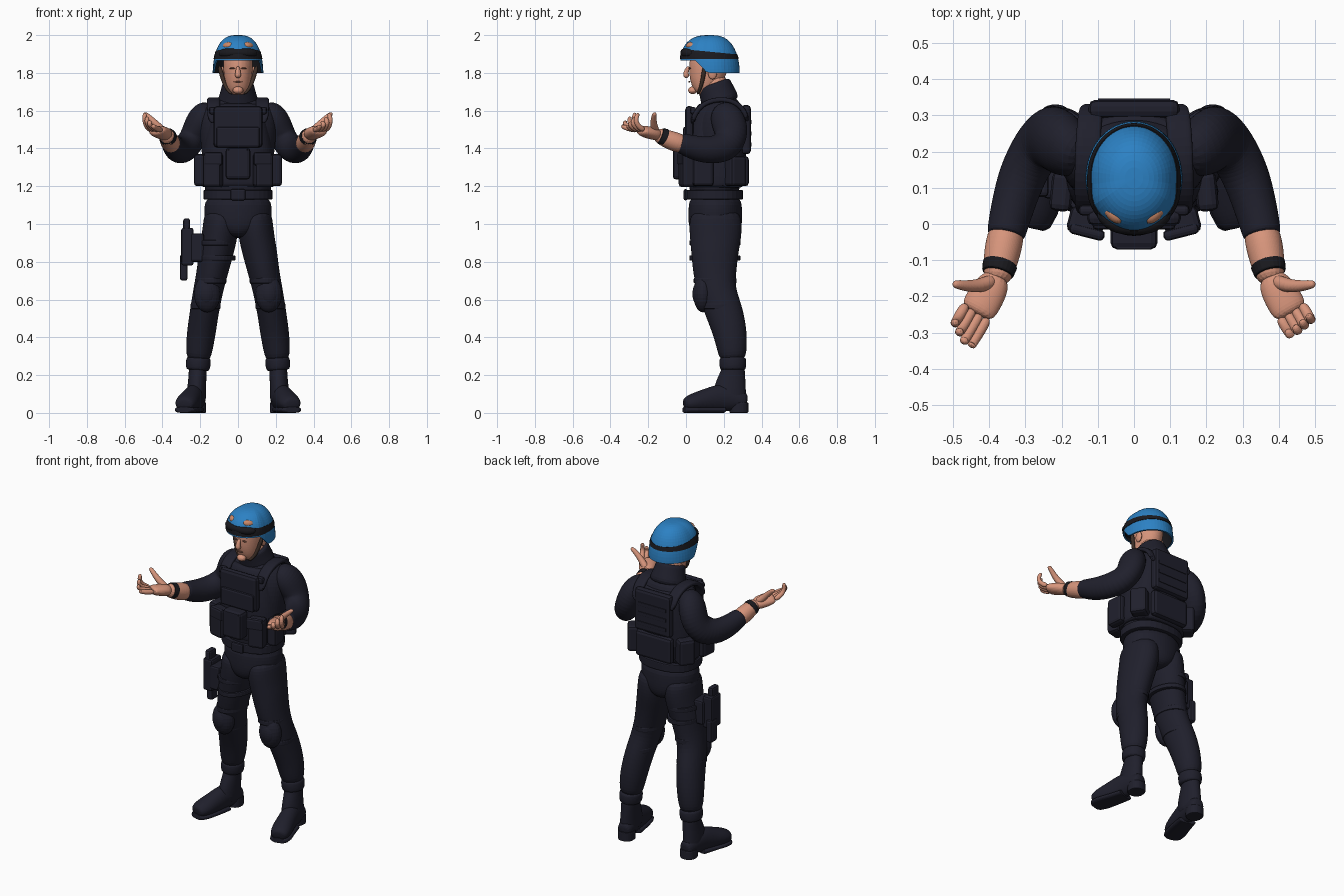
import bpy, bmesh, math
from mathutils import Vector

default_cube = bpy.data.objects.get("Cube")
if default_cube:
    bpy.data.objects.remove(default_cube)

made = []


def material(name, *rgb):
    mat = bpy.data.materials.new(name)
    mat.use_nodes = True
    mat.diffuse_color = (*rgb, 1)
    shader = mat.node_tree.nodes["Principled BSDF"]
    shader.inputs["Base Color"].default_value = (*rgb, 1)
    shader.inputs["Roughness"].default_value = 0.8
    return mat


NAVY = material("navy_cloth", .014, .014, .025)
BLACK = material("black_webbing", .01, .01, .013)
BLUE = material("helmet_blue", .025, .22, .55)
SKIN = material("skin", .68, .3, .2)
LENS = material("amber_lens", .6, .25, .14)
BROWN = material("lip_brown", .24, .1, .065)
STRAP = material("dark_strap_brown", .05, .03, .022)


def finish(name, bm, *mats):
    bmesh.ops.recalc_face_normals(bm, faces=bm.faces)
    mesh = bpy.data.meshes.new(name)
    bm.to_mesh(mesh)
    bm.free()
    for mat in mats:
        mesh.materials.append(mat)
    obj = bpy.data.objects.new(name, mesh)
    bpy.context.collection.objects.link(obj)
    made.append(obj)
    return obj


def bevel(obj, width):
    mod = obj.modifiers.new("bevel", "BEVEL")
    mod.width, mod.segments = width, 2


def bridge(bm, rings):
    for low, high in zip(rings, rings[1:]):
        for i in range(len(low)):
            j = (i + 1) % len(low)
            bm.faces.new((low[i], low[j], high[j], high[i]))


def tube(name, mat, path, side=1, power=1.0, soft=True, sides=16):
    """Loft elliptical rings (x, y, z, width radius, depth radius) along a path."""
    path = [(p[0] * side, *p[1:4], p[-1]) for p in path]
    centres = [Vector(p[:3]) for p in path]
    span = (centres[-1] - centres[0]).normalized()
    guide = Vector((1, 0, 0)) if abs(span.x) < .75 else Vector((0, 0, 1))
    bm, rings = bmesh.new(), []
    for k, (centre, p) in enumerate(zip(centres, path)):
        along = (centres[min(k + 1, len(path) - 1)] - centres[max(k - 1, 0)]).normalized()
        u = (guide - along * guide.dot(along)).normalized()
        v = along.cross(u)
        ring = []
        for i in range(sides):
            angle = math.tau * i / sides
            c, s = math.cos(angle), math.sin(angle)
            c, s = math.copysign(abs(c) ** power, c), math.copysign(abs(s) ** power, s)
            ring.append(bm.verts.new(centre + u * c * p[3] + v * s * p[4]))
        rings.append(ring)
    bridge(bm, rings)
    bm.faces.new(rings[0])
    bm.faces.new(rings[-1])
    obj = finish(name, bm, mat)
    if soft:
        mod = obj.modifiers.new("smooth", "SUBSURF")
        mod.levels = mod.render_levels = 2
    else:
        bevel(obj, .006)
    return obj


def band(name, mat, x, y, z, wide, deep, tall, side=1, power=1.0):
    half = tall / 2
    return tube(name, mat, [(x, y, z - half, wide, deep), (x, y, z + half, wide, deep)],
                side, power, False, 32)


def box(name, mat, centre, size, side=1, turn=0.0, round_by=.012):
    bm = bmesh.new()
    bmesh.ops.create_cube(bm, size=1)
    bmesh.ops.scale(bm, vec=size, verts=bm.verts)
    obj = finish(name, bm, mat)
    obj.location = (centre[0] * side, *centre[1:])
    obj.rotation_euler.z = turn * side
    bevel(obj, round_by)
    return obj


def ball(name, mat, centre, radii, side=1):
    bm = bmesh.new()
    bmesh.ops.create_uvsphere(bm, u_segments=24, v_segments=14, radius=1)
    bmesh.ops.scale(bm, vec=radii, verts=bm.verts)
    obj = finish(name, bm, mat)
    obj.location = (centre[0] * side, *centre[1:])
    return obj


def helmet_shell(name, mats, lift, grow, thick, steps):
    """Dome surface; lift(step, rim height, front-ness) gives each ring's arc angle."""
    bm, rings = bmesh.new(), []
    for step in range(steps + 1):
        ring = []
        for i in range(48):
            angle = math.tau * i / 48
            x, y = .134 * math.cos(angle), .157 * math.sin(angle)
            blend = min(max((y + .075) / .06, 0), 1)
            rim = 1.865 - .065 * blend
            arc = lift(step / steps, rim, -math.sin(angle))
            scale = max(math.cos(arc), 0) ** .72 * (1 + grow)
            ring.append(bm.verts.new((x * scale, .127 + y * scale,
                                      rim + (2 - rim) * math.sin(arc))))
        rings.append(ring)
    bridge(bm, rings)
    bmesh.ops.remove_doubles(bm, verts=bm.verts, dist=.0005)
    obj = finish(name, bm, *mats)
    mod = obj.modifiers.new("thickness", "SOLIDIFY")
    mod.thickness, mod.material_offset = thick, len(mats) - 1
    return obj


def strap_arc(step, rim, front):
    height = 1.893 + .007 * front + (step - .5) * (.038 + .014 * front)
    return math.asin((height - rim) / (2 - rim))


# Helmet, goggles and strap
helmet_shell("helmet", (BLUE, BLACK), lambda t, rim, f: t * math.pi / 2, 0, .01, 16)
helmet_shell("goggle_strap", (BLACK,), strap_arc, .02, .006, 4)
tube("goggle_frame", BLACK, [(-.1, .04, 1.903, .02), (-.055, -.003, 1.905, .027),
     (0, -.012, 1.908, .02), (.055, -.003, 1.905, .027), (.1, .04, 1.903, .02)])
tube("goggle_bridge", BLACK, [(-.035, .014, 1.936, .016), (0, .004, 1.936, .018),
     (.035, .014, 1.936, .016)])

# Head and neck
tube("head", SKIN, [(0, .065, 1.688, .03, .03), (0, .08, 1.705, .055, .058),
     (0, .1, 1.75, .071, .088), (0, .115, 1.81, .079, .103),
     (0, .125, 1.87, .081, .108), (0, .125, 1.92, .06, .08)])
tube("neck", SKIN, [(0, .16, 1.62, .072), (0, .15, 1.7, .07), (0, .15, 1.8, .072)])
tube("nose", SKIN, [(0, .015, 1.835, .01), (0, 0, 1.805, .013), (0, -.002, 1.787, .018),
     (0, .012, 1.777, .012)])
ball("lips", BROWN, (0, .018, 1.753), (.024, .007, .003))
ball("chin", SKIN, (0, .035, 1.708), (.028, .024, .02))
tube("shirt_collar", NAVY, [(0, .19, 1.62, .125, .11), (0, .17, 1.68, .1, .098),
     (0, .152, 1.73, .088, .092), (0, .145, 1.75, .082, .085)])

# Torso, vest and hips
tube("shirt_body", NAVY, [(0, .15, 1.1, .18, .135), (0, .15, 1.25, .185, .14),
     (0, .165, 1.42, .2, .145), (0, .18, 1.54, .215, .135), (0, .185, 1.62, .185, .11),
     (0, .18, 1.675, .1, .09)])
tube("vest", NAVY, [(0, .155, 1.19, .185, .135), (0, .155, 1.2, .2, .15),
     (0, .16, 1.3, .2, .155), (0, .165, 1.42, .19, .16), (0, .175, 1.53, .165, .155),
     (0, .185, 1.62, .15, .13), (0, .185, 1.64, .13, .11)], power=.75)
tube("hips", NAVY, [(0, .155, 1.16, .175, .14), (0, .155, 1.08, .184, .145),
     (0, .155, 1.01, .18, .147), (0, .155, .96, .13, .135), (0, .155, .925, .04, .1)])
band("belt", NAVY, 0, .152, 1.155, .183, .15, .05, power=.85)
box("belt_buckle", NAVY, (0, -.003, 1.155), (.08, .02, .06))
box("chest_plate", NAVY, (0, .018, 1.515), (.26, .045, .22), round_by=.02)
box("chest_pocket", NAVY, (0, -.003, 1.46), (.23, .025, .11))
box("centre_pouch", NAVY, (0, -.03, 1.32), (.13, .08, .17), round_by=.018)
box("centre_pouch_flap", NAVY, (0, -.064, 1.37), (.1, .012, .06), round_by=.004)
box("back_plate", NAVY, (0, .318, 1.5), (.25, .05, .26), round_by=.018)
box("back_pouch", NAVY, (0, .31, 1.28), (.25, .045, .16), round_by=.018)
for level in (1.42, 1.48, 1.54):
    box("back_webbing", NAVY, (0, .344, level), (.2, .006, .022), round_by=.002)


def build_side(side):
    tag = "left_" if side > 0 else "right_"

    # Face details and chin strap
    tube(tag + "goggle_lens", LENS, [(.028, .017, 1.942, .015), (.042, .017, 1.943, .021),
         (.06, .03, 1.942, .021), (.076, .05, 1.94, .014)], side)
    ball(tag + "eye", BROWN, (.031, .02, 1.824), (.015, .006, .004), side)
    ball(tag + "ear", SKIN, (.082, .14, 1.8), (.012, .024, .034), side)
    tube(tag + "chin_strap", STRAP, [(.1, .1, 1.84, .014), (.082, .09, 1.77, .012),
         (.06, .075, 1.712, .01), (.03, .06, 1.686, .007)], side, sides=8)

    # Vest straps and pouches
    tube(tag + "shoulder_strap", NAVY, [(.125, .03, 1.53, .034, .014),
         (.13, .055, 1.605, .034, .014), (.13, .115, 1.652, .035, .014),
         (.128, .215, 1.665, .035, .014), (.122, .3, 1.625, .034, .014),
         (.115, .328, 1.54, .034, .014)], side, .6)
    box(tag + "strap_buckle", NAVY, (.128, .038, 1.6), (.05, .03, .04), side)
    box(tag + "front_pouch", NAVY, (.132, .005, 1.285), (.1, .075, .18), side, .25, .018)
    box(tag + "front_pouch_flap", NAVY, (.13, -.022, 1.345), (.1, .03, .07), side, .25)
    box(tag + "side_pouch", NAVY, (.2, .09, 1.285), (.06, .11, .17), side, .1, .018)
    box(tag + "rear_pouch", NAVY, (.17, .255, 1.28), (.1, .1, .16), side, .6, .018)

    # Arm
    tube(tag + "sleeve", NAVY, [(.13, .185, 1.605, .055), (.18, .205, 1.578, .074, .085),
         (.208, .23, 1.535, .076, .095), (.232, .242, 1.47, .073, .094),
         (.266, .215, 1.41, .072, .09), (.308, .14, 1.388, .068, .076),
         (.335, .05, 1.4, .061, .068), (.353, -.025, 1.428, .055),
         (.355, -.036, 1.432, .051)], side)
    tube(tag + "forearm", SKIN, [(.347, 0, 1.415, .046), (.358, -.05, 1.432, .054),
         (.37, -.11, 1.454, .048), (.38, -.165, 1.478, .037)], side)
    tube(tag + "wrist_band", BLACK, [(.369, -.108, 1.456, .049, .048),
         (.377, -.138, 1.469, .044, .043)], side, soft=False, sides=24)

    # Hand, palm up with fingers curled more on the left
    tube(tag + "palm", SKIN, [(.374, -.14, 1.47, .035, .031), (.393, -.175, 1.48, .049, .035),
         (.42, -.22, 1.489, .053, .032), (.438, -.25, 1.498, .048, .023)], side)
    ahead, across, up = Vector((.5, -.84, .12)), Vector((.84, .5, 0)), Vector((0, 0, 1))
    reach, curl = ((.068, .07, .066, .06), .6) if side > 0 else ((.1, .1, .085, .068), .88)
    for i, length in enumerate(reach):
        base = Vector((.432, -.238, 1.496)) + across * (i - 1.5) * .024
        rise = up * (.01 + .013 * i)
        joints = [base, base + ahead * length * .65 + rise * .3,
                  base + ahead * length + rise, base + ahead * length * curl + rise * 1.8]
        tube(f"{tag}finger_{i + 1}", SKIN,
             [(*j, .0175 - .0017 * k) for k, j in enumerate(joints)], side, sides=8)
    tube(tag + "thumb", SKIN, [(.385, -.155, 1.485, .022), (.42, -.17, 1.515, .021),
         (.455, -.172, 1.55, .017), (.482, -.168, 1.575, .014), (.5, -.165, 1.588, .01)],
         side, sides=10)

    # Leg
    tube(tag + "trouser_leg", NAVY, [(.085, .155, 1.08, .09, .13), (.09, .157, 1, .097, .144),
         (.1, .156, .92, .096, .138), (.118, .152, .84, .093, .126),
         (.137, .152, .74, .084, .117), (.16, .162, .64, .08, .102),
         (.179, .205, .53, .078, .102), (.195, .235, .42, .078, .091),
         (.206, .245, .33, .072, .08), (.211, .248, .27, .06, .064)], side)
    tube(tag + "trouser_cuff", NAVY, [(.213, .248, .222, .055, .06), (.212, .248, .235, .066, .072),
         (.209, .248, .28, .068, .074), (.208, .248, .3, .06, .066)], side)
    band(tag + "knee_strap_top", NAVY, .144, .154, .7, .082, .113, .03, side)
    band(tag + "knee_strap_bottom", NAVY, .172, .187, .565, .079, .102, .03, side)
    ball(tag + "knee_pad", NAVY, (.163, .09, .63), (.07, .052, .098), side)
    ball(tag + "knee_cap", NAVY, (.165, .07, .63), (.05, .036, .065), side)

    # Boot with a heel block and front sole
    tube(tag + "boot_shaft", NAVY, [(.222, .23, .04, .054, .09), (.22, .23, .11, .052, .09),
         (.216, .24, .17, .049, .078), (.213, .25, .22, .048, .064),
         (.212, .25, .26, .05, .06)], side)
    foot = [(.213, .325, .06, .037, .04), (.217, .29, .066, .049, .054),
            (.23, .2, .085, .052, .08), (.252, .11, .066, .058, .064),
            (.271, .045, .055, .062, .052), (.283, .005, .047, .053, .04),
            (.287, -.01, .044, .036, .026)]
    tube(tag + "boot_foot", NAVY, foot, side)
    tube(tag + "boot_sole", NAVY, [(x, y, .016, wide + .002, .016)
         for x, y, z, wide, deep in foot[2:]], side, .7, False)
    band(tag + "boot_heel", NAVY, .217, .28, .028, .048, .05, .056, side, .85)


for side in (1, -1):
    build_side(side)

# Holster strapped to the right thigh
box("holster_panel", NAVY, (-.215, .13, .875), (.07, .12, .15))
box("holster_body", NAVY, (-.268, .125, .88), (.065, .1, .2))
box("holster_muzzle", NAVY, (-.287, .155, .77), (.04, .065, .14))
box("pistol_grip", NAVY, (-.272, .115, .985), (.036, .07, .09))
for height in (.82, .9):
    band("thigh_strap", NAVY, -.112, .153, height, .099, .135, .028)

# Smooth shading that keeps hard edges
for obj in bpy.context.view_layer.objects:
    obj.select_set(obj in made)
bpy.context.view_layer.objects.active = made[0]
bpy.ops.object.shade_smooth_by_angle(angle=math.radians(40))
